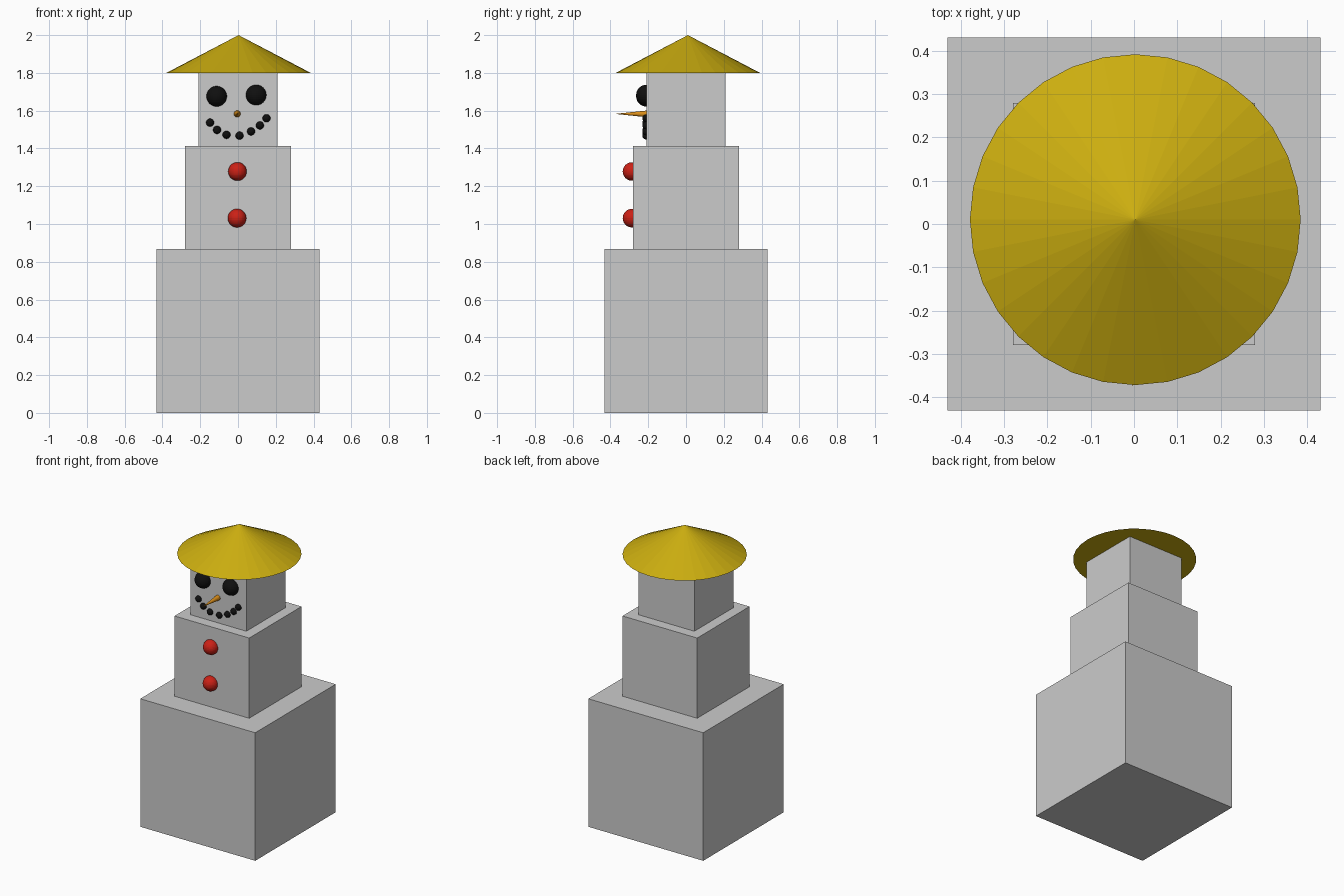
import bpy, math

if "Cube" in bpy.data.objects:
    bpy.data.objects.remove(bpy.data.objects["Cube"])


def material(name, rgb):
    m = bpy.data.materials.new(name)
    m.diffuse_color = (*rgb, 1)
    m.use_nodes = True
    m.node_tree.nodes["Principled BSDF"].inputs["Base Color"].default_value = m.diffuse_color
    return m


black = material("coal_black", (0.005, 0.005, 0.005))
red = material("button_red", (0.6, 0.015, 0.008))
orange = material("nose_orange", (0.7, 0.27, 0.01))
yellow = material("hat_yellow", (0.6, 0.42, 0.005))


def finish(name, mat=None):
    ob = bpy.context.object
    ob.name = name
    if mat:
        ob.data.materials.append(mat)
    return ob


def block(name, width, z0, z1):
    bpy.ops.mesh.primitive_cube_add(size=1, location=(0, 0, (z0 + z1) / 2))
    ob = finish(name)
    ob.scale = (width, width, z1 - z0)


def ball(name, r, loc, mat):
    bpy.ops.mesh.primitive_uv_sphere_add(segments=32, ring_count=16, radius=r, location=loc)
    finish(name, mat)


# Stacked body blocks
block("lower_body", 0.862, 0, 0.868)
block("middle_body", 0.56, 0.868, 1.412)
block("head", 0.418, 1.412, 1.81)

# Conical hat
bpy.ops.mesh.primitive_cone_add(vertices=32, radius1=0.382, depth=0.2, location=(0.003, 0.01, 1.9))
finish("hat", yellow)

# Eyes
ball("eye_left", 0.054, (-0.113, -0.21, 1.676), black)
ball("eye_right", 0.054, (0.096, -0.21, 1.683), black)

# Pointed nose
bpy.ops.mesh.primitive_cone_add(vertices=32, radius1=0.019, depth=0.18,
                                location=(-0.004, -0.285, 1.583),
                                rotation=(math.pi / 2, 0, 0))
finish("nose", orange)

# Smile
smile = [(-0.148, 1.537), (-0.111, 1.498), (-0.061, 1.472), (0.008, 1.468),
         (0.069, 1.49), (0.116, 1.522), (0.151, 1.56)]
for i, (x, z) in enumerate(smile):
    ball(f"mouth_{i + 1}", 0.021, (x, -0.21, z), black)

# Buttons
ball("button_upper", 0.049, (-0.003, -0.286, 1.278), red)
ball("button_lower", 0.049, (-0.005, -0.286, 1.031), red)
